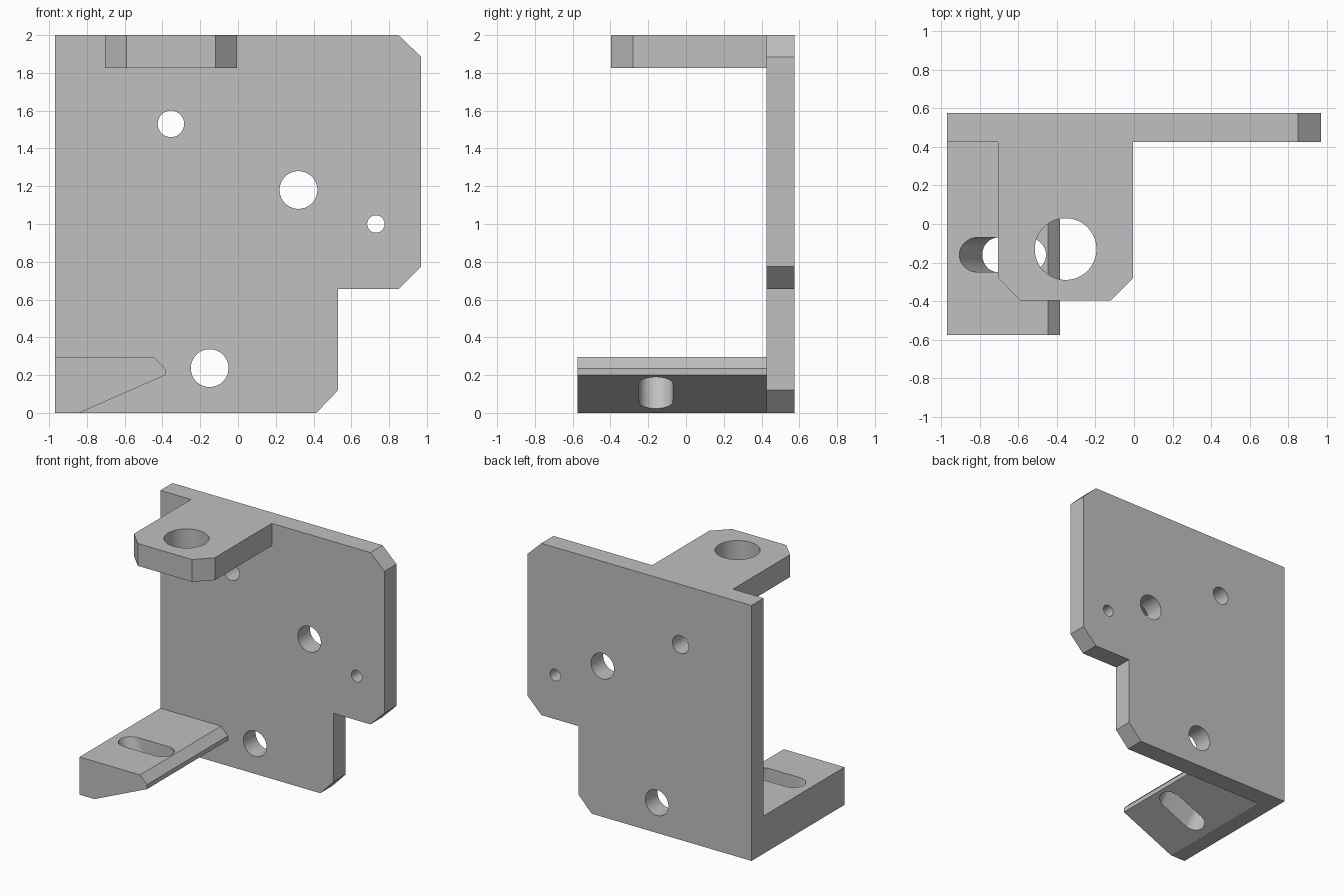
import bpy, bmesh, math
from mathutils import Vector

old = bpy.data.objects.get("Cube")
if old:
    bpy.data.objects.remove(old, do_unlink=True)

X, Y, Z = Vector((1, 0, 0)), Vector((0, 1, 0)), Vector((0, 0, 1))

grey = bpy.data.materials.new("machined grey")
grey.use_nodes = True
colour = (0.53, 0.53, 0.53, 1)
grey.diffuse_color = colour
grey.node_tree.nodes["Principled BSDF"].inputs["Base Color"].default_value = colour


def prism(name, outline, a, b, c, start, end, origin=Vector()):
    """Extrude an outline in the a-b plane along c."""
    bm = bmesh.new()
    low = [bm.verts.new(origin + a * p + b * q + c * start) for p, q in outline]
    high = [bm.verts.new(origin + a * p + b * q + c * end) for p, q in outline]
    bm.faces.new(low)
    bm.faces.new(high)
    for i in range(len(low)):
        j = (i + 1) % len(low)
        bm.faces.new((low[i], low[j], high[j], high[i]))
    bmesh.ops.recalc_face_normals(bm, faces=bm.faces)
    mesh = bpy.data.meshes.new(name)
    bm.to_mesh(mesh)
    bm.free()
    mesh.materials.append(grey)
    obj = bpy.data.objects.new(name, mesh)
    bpy.context.collection.objects.link(obj)
    return obj


def arc(p, q, r, first, last, steps):
    angles = [math.radians(first + (last - first) * i / steps) for i in range(steps + 1)]
    return [(p + r * math.cos(t), q + r * math.sin(t)) for t in angles]


def circle(p, q, r):
    return arc(p, q, r, 0, 360, 64)[:-1]


def combine(target, other, operation):
    mod = target.modifiers.new(operation, "BOOLEAN")
    mod.operation, mod.solver, mod.object = operation, "EXACT", other
    bpy.context.view_layer.objects.active = target
    bpy.ops.object.modifier_apply(modifier=mod.name)
    bpy.data.objects.remove(other, do_unlink=True)


# Upright plate with clipped corners and a lower notch
bracket = prism("bracket", [(-.97, 0), (.415, 0), (.53, .12), (.53, .655), (.85, .655),
                            (.97, .775), (.97, 1.885), (.85, 2), (-.97, 2)],
                X, Z, Y, .425, .575)

# Top tab with clipped front corners
tab = prism("top_tab", [(-.705, .5), (-.705, -.28), (-.59, -.397), (-.12, -.397),
                        (-.005, -.28), (-.005, .5)], X, Y, Z, 1.825, 2)
combine(bracket, tab, "UNION")

# Wedge-shaped foot
foot = prism("foot", [(-.97, 0), (-.84, 0), (-.385, .2), (-.385, .235),
                      (-.445, .295), (-.97, .295)], X, Z, Y, -.575, .5)
combine(bracket, foot, "UNION")

# Round holes through the plate and the tab
for x, z, r in [(-.355, 1.53, .07), (.32, 1.18, .1), (.73, 1, .046), (-.15, .237, .1)]:
    combine(bracket, prism("plate_hole", circle(x, z, r), X, Z, Y, .3, .7), "DIFFERENCE")
combine(bracket, prism("tab_hole", circle(-.355, -.13, .16), X, Y, Z, 1.7, 2.1), "DIFFERENCE")

# Slot bored square to the sloping underside of the foot
slope = Vector((.455, 0, .2)).normalized()
normal = slope.cross(Y)
left_end, right_end, r = Vector((-.787, -.16, .023)), Vector((-.41, -.16, .189)), .09
length = (right_end - left_end).length
stadium = arc(r, 0, r, 90, 270, 32) + arc(length - r, 0, r, -90, 90, 32)
combine(bracket, prism("slot", stadium, slope, Y, normal, -.6, .6, left_end), "DIFFERENCE")

# Smooth bores, crisp edges
bpy.ops.object.select_all(action="DESELECT")
bracket.select_set(True)
bpy.context.view_layer.objects.active = bracket
bpy.ops.object.shade_smooth_by_angle(angle=math.radians(20))
